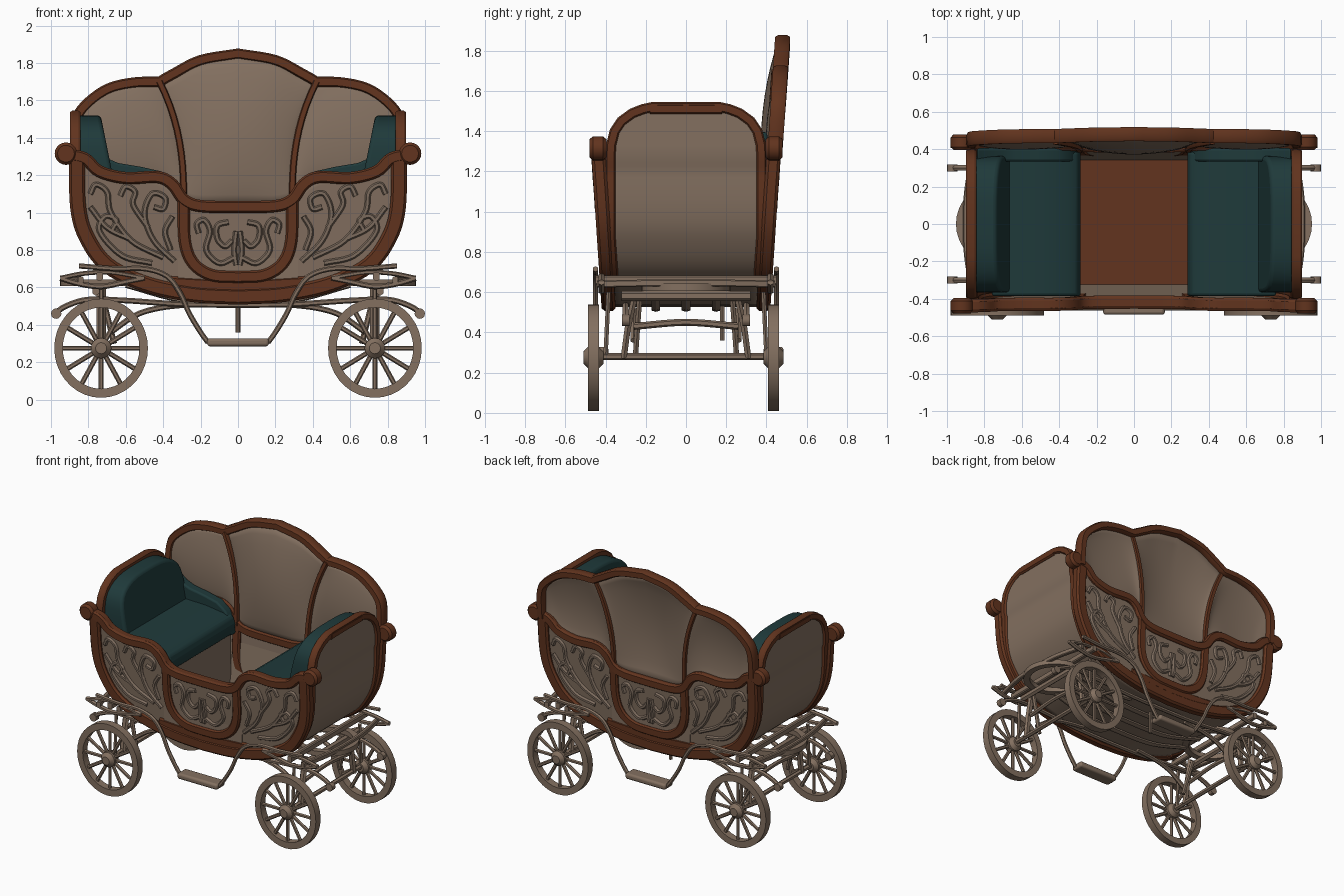
import bpy, bmesh
from math import sin, cos, pi
from mathutils import Vector

old = bpy.data.objects.get("Cube")
if old:
    bpy.data.objects.remove(old, do_unlink=True)


def material(name, rgb):
    m = bpy.data.materials.new(name)
    m.use_nodes = True
    m.diffuse_color = (*rgb, 1)
    m.node_tree.nodes["Principled BSDF"].inputs["Base Color"].default_value = (*rgb, 1)
    return m


BEIGE = material("beige_wood", (0.228, 0.162, 0.117))
CARVED = material("carved_wood", (0.208, 0.152, 0.113))
BROWN = material("red_brown_trim", (0.122, 0.034, 0.013))
TEAL = material("teal_upholstery", (0.0135, 0.042, 0.043))
made = []


def build(name, verts, faces, mat, thick=0, bevel=0):
    bm = bmesh.new()
    vs = [bm.verts.new(v) for v in verts]
    for f in faces:
        bm.faces.new([vs[i] for i in f])
    bmesh.ops.remove_doubles(bm, verts=bm.verts, dist=1e-5)
    bmesh.ops.recalc_face_normals(bm, faces=bm.faces)
    mesh = bpy.data.meshes.new(name)
    bm.to_mesh(mesh)
    bm.free()
    ob = bpy.data.objects.new(name, mesh)
    bpy.context.collection.objects.link(ob)
    mesh.materials.append(mat)
    if thick:
        mod = ob.modifiers.new("thickness", 'SOLIDIFY')
        mod.thickness, mod.offset = thick, 0
    if bevel:
        mod = ob.modifiers.new("soft_edge", 'BEVEL')
        mod.width, mod.segments = bevel, 3
    made.append(ob)


def grid(rows, wrap=False, caps=False):
    n, faces = len(rows[0]), []
    for i in range(len(rows) - 1):
        for j in range(n if wrap else n - 1):
            k = (j + 1) % n
            faces.append((i * n + j, i * n + k, i * n + n + k, i * n + n + j))
    if caps:
        last = (len(rows) - 1) * n
        faces += [tuple(range(n)), tuple(range(last, last + n))]
    return [p for r in rows for p in r], faces


def smooth(pts, steps=5):
    """Catmull-Rom curve through the points."""
    p = [Vector(q) for q in pts]
    p = [p[0] * 2 - p[1]] + p + [p[-1] * 2 - p[-2]]
    out = []
    for a, b, c, d in zip(p, p[1:], p[2:], p[3:]):
        for i in range(steps):
            t = i / steps
            out.append(0.5 * (2 * b + (c - a) * t + (2 * a - 5 * b + 4 * c - d) * t * t
                              + (3 * b - a - 3 * c + d) * t ** 3))
    return out + [p[-2]]


def resample(pts, n):
    p = [Vector(q) for q in pts]
    d = [0]
    for a, b in zip(p, p[1:]):
        d.append(d[-1] + (b - a).length)
    out, k = [], 0
    for i in range(n + 1):
        s = d[-1] * i / n
        while k < len(p) - 2 and d[k + 1] < s:
            k += 1
        out.append(p[k].lerp(p[k + 1], (s - d[k]) / (d[k + 1] - d[k])))
    return out


def sweep(name, paths, w, d, mat, square=False):
    """Bars of width w and depth d along 3D paths."""
    sect = [(cos(i * pi / 3), sin(i * pi / 3)) for i in range(6)]
    if square:
        sect = [(1, .6), (.7, 1), (-.7, 1), (-1, .6), (-1, -.6), (-.7, -1), (.7, -1), (1, -.6)]
    verts, faces = [], []
    for path in paths:
        p = [Vector(q) for q in path]
        span = p[-1] - p[0]
        ref = Vector((0, 1, 0)) if abs(span.y) < .6 * span.length else Vector((1, 0, 0))
        rows = []
        for i, q in enumerate(p):
            t = (p[min(i + 1, len(p) - 1)] - p[max(i - 1, 0)]).normalized()
            side = t.cross(ref).normalized()
            up = side.cross(t)
            rows.append([q + side * a * w / 2 + up * b * d / 2 for a, b in sect])
        v, f = grid(rows, True, True)
        faces += [tuple(i + len(verts) for i in g) for g in f]
        verts += v
    build(name, verts, faces, mat)


def prism(name, poly, place, mat, bevel=0):
    rows = [[place(p, q, e) for p, q in poly] for e in (0, 1)]
    build(name, *grid(rows, True, True), mat, bevel=bevel)


def box(name, lo, hi, mat, bevel=0):
    poly = [(lo[0], lo[1]), (hi[0], lo[1]), (hi[0], hi[1]), (lo[0], hi[1])]
    prism(name, poly, lambda x, y, e: (x, y, (lo[2], hi[2])[e]), mat, bevel)


def lathe(name, profile, centre, mat, axis='y', steps=32, squash=1):
    rows = []
    for i in range(steps + 1):
        c, s = cos(2 * pi * i / steps) * squash, sin(2 * pi * i / steps)
        rows.append([Vector(centre) + Vector((r * c, h, r * s) if axis == 'y' else (r * c, r * s, h))
                     for r, h in profile])
    build(name, *grid(rows, True), mat)


def mirrored(half):
    return [Vector((-p[0], p[1])) for p in reversed(half[1:])] + list(half)


def wall(z):
    return 0.395 + 0.07 * (z - 0.7)


def on_wall(pts, side, off=0):
    return [(p[0], side * (wall(p[1]) + off), p[1]) for p in pts]


def flip(pts):
    return [(-p[0], *p[1:]) for p in pts]


def loft(name, low, high, side, dish=0, power=1):
    """Wall panel between two outlines, dished inwards."""
    n, m = 32, 12
    rows = []
    for j in range(m + 1):
        v = j / m
        row = []
        for i, (a, b) in enumerate(zip(resample(low, n), resample(high, n))):
            x, z = a.x + (b.x - a.x) * v ** power, a.y + (b.y - a.y) * v
            row.append((x, side * (wall(z) - dish * (sin(pi * i / n) * sin(pi * v)) ** .7), z))
        rows.append(row)
    build(name, *grid(rows), BEIGE, thick=0.022)


# Side outlines of the body, half width
hull = smooth([(0, .54), (.25, .555), (.5, .61), (.7, .71), (.81, .86), (.855, 1.02), (.862, 1.28)])
belt = smooth([(0, 1.03), (.2, 1.035), (.29, 1.07), (.35, 1.15), (.43, 1.19), (.6, 1.185),
               (.74, 1.22), (.82, 1.29), (.92, 1.31)])
door = smooth([(0, .655), (.14, .665), (.24, .73), (.285, .85), (.29, 1.06)])
crown = smooth([(0, 1.85), (.2, 1.815), (.34, 1.745), (.42, 1.7)])
shoulder = smooth([(.42, 1.7), (.56, 1.695), (.7, 1.66), (.82, 1.57), (.865, 1.48), (.87, 1.29)])
divider = [(.29 + .13 * (i / 10) ** 2.5, 1.06 + .064 * i) for i in range(11)]

# Carved scrolls, half set
scrolls = [[(.34, .74), (.45, .85), (.5, .99), (.46, 1.1), (.39, 1.08), (.4, 1.02), (.45, 1.03)],
           [(.4, .76), (.57, .85), (.68, 1), (.7, 1.11), (.76, 1.15), (.79, 1.1)],
           [(.48, .92), (.56, 1.04), (.55, 1.11), (.6, 1.14), (.63, 1.09)],
           [(.46, .73), (.62, .77), (.74, .9), (.71, .98), (.65, .96), (.67, .91)],
           [(.58, .86), (.7, .92), (.79, 1.03)], [(.36, .8), (.39, .9), (.35, .98)],
           [(.02, .76), (.1, .73), (.17, .8), (.15, .9), (.18, .96), (.22, .94), (.21, .89)],
           [(.05, .95), (.11, .93), (.11, .86), (.07, .82), (.03, .85)], [(.01, .72), (.02, .8), (.01, .9)]]

# Side walls, trim and carving
for side, label in ((-1, "front"), (1, "back")):
    loft(label + "_lower_panel", mirrored(hull), mirrored([p for p in belt if p.x < .86]), side)
    sweep(label + "_belt_rail", [on_wall(mirrored(belt), side)], .065, .07, BROWN, True)
    rim = [(x, z + .01) for x, z in hull]
    sweep(label + "_hull_rail", [on_wall(mirrored(rim), side)], .085, .07, BROWN, True)
    sweep(label + "_door_frame", [on_wall(mirrored(door), side)], .065, .065, BROWN, True)
    sweep(label + "_sill", [on_wall([(-.36, .62), (0, .6), (.36, .62)], side)], .08, .05, BROWN, True)
    carving = [on_wall(smooth(s, 6), side, .012) for s in scrolls]
    sweep(label + "_carving", carving + [flip(c) for c in carving], .03, .035, CARVED)
    for sx in (-1, 1):
        lathe(label + "_scroll_knob", [(0, -.042), (.045, -.042), (.06, -.025), (.06, .025), (.045, .042), (0, .042)],
              (sx * .92, side * wall(1.31), 1.315), BROWN, steps=20)

# Tall back wall
loft("back_centre_panel", mirrored([p for p in belt if p.x < .3]), mirrored(crown), 1, .06, 2.5)
outer = [p for p in belt if .28 < p.x < .88]
top_edge = [p for p in shoulder if p.y > 1.45]
for sx in (-1, 1):
    loft("back_side_panel", [(sx * p.x, p.y) for p in outer], [(sx * p.x, p.y) for p in top_edge], 1, .035, 2)
    sweep("back_divider", [on_wall([(sx * x, z) for x, z in divider], 1, -.01)], .035, .06, BROWN, True)
sweep("back_crown_rail", [on_wall(mirrored(crown + shoulder[1:]), 1, .005)], .055, .075, BROWN, True)


# Curved tub: ends and bottom
def half_width(z):
    return min(wall(z) - .02, .388) * (1 - (max(z - 1.25, 0) / .28) ** 3) ** (1 / 3)


tub = mirrored([p for p in hull if p.y < 1.25] + [Vector((.87, z)) for z in (1.25, 1.33, 1.4, 1.45, 1.49, 1.51, 1.52)])
build("body_tub", *grid([[(x, half_width(z) * k / 8, z) for k in range(-8, 9)] for x, z in tub]), BEIGE, thick=.025)
for sx in (-1, 1):
    up = [(sx * p.x, -half_width(p.y) + .012, p.y) for p in tub if p.x > 0 and p.y > .66]
    sweep("end_trim", [up + [(x, -y, z) for x, y, z in reversed(up)]], .05, .055, BROWN, True)
    sweep("end_top_cap", [[(sx * .872, y, 1.512 - .06 * y * y) for y in (-.18, 0, .18)]], .05, .055, BROWN, True)

# Floor with sloping side liners
box("floor", (-.42, -.36, .585), (.42, .36, .61), BROWN)
for s, toe in ((-1, .32), (1, .34)):
    prism("floor_liner", [(toe, .6), (.41, .99), (.41, .6)], lambda y, z, e: ((e - .5) * .64, s * y, z), BEIGE)

# Seats
arch = smooth([(-.36, 1), (-.365, 1.28), (-.33, 1.43), (-.2, 1.505), (0, 1.52),
               (.2, 1.505), (.33, 1.43), (.365, 1.28), (.36, 1)], 3)
arm = [(.84, 1), (.84, 1.4), (.7, 1.29), (.64, 1.265), (.52, 1.245), (.41, 1.22), (.34, 1.17), (.3, 1.09), (.29, 1)]
cushion = [(.3, 1), (.283, 1.07), (.3, 1.125), (.35, 1.155), (.5, 1.175), (.76, 1.18), (.76, 1)]
base = [(.31, .6), (.48, .63), (.68, .73), (.79, .88), (.84, 1.02), (.31, 1.02)]
for sx in (-1, 1):
    prism("seat_base", base, lambda x, z, e: (sx * x, (e - .5) * .72, z), BEIGE)
    prism("seat_cushion", cushion, lambda x, z, e: (sx * x, (e - .5) * .77, z), TEAL, .015)
    prism("seat_back", arch, lambda y, z, e: (sx * (.856 if e else .64 + .2 * (z - 1.05)), y, z), TEAL, .02)
    prism("seat_arm", arm, lambda x, z, e: (sx * x, (.335, .405)[e], z), TEAL, .012)

# Wheels, slightly narrower than tall
for sx in (-1, 1):
    for y in (-.46, .435):
        c = Vector((sx * .732, y, .275))
        lathe("wheel_rim", [(.265, -.028), (.265, .028), (.217, .028), (.217, -.028)], c, BEIGE, steps=36, squash=.945)
        lathe("wheel_hub", [(0, -.05), (.03, -.05), (.055, -.025), (.055, .025), (.03, .05), (0, .05)],
              c, BEIGE, steps=16)
        dirs = [Vector((.945 * cos(a * pi / 6), 0, sin(a * pi / 6))) for a in range(12)]
        sweep("wheel_spokes", [[c + d * .04, c + d * .225] for d in dirs], .026, .024, BEIGE)

# Axles, turning rings and springs
for sx in (-1, 1):
    x = sx * .732
    sweep("axle", [[(x, -.45, .28), (x, .43, .28)]], .035, .035, BEIGE)
    sweep("axle_bar", [smooth([(x, -.26, .43), (x, 0, .45), (x, .26, .43)])], .035, .03, BEIGE)
    sweep("axle_posts", [[(x, s * .31, .27), (x, s * .29, .42), (x, s * .25, .6)] for s in (-1, 1)], .05, .035, BEIGE)
    sweep("outer_posts", [[(x, s * .4, .28), (x, s * .385, .6)] for s in (-1, 1)], .025, .025, BEIGE)
    sweep("inner_stays", [[(x - sx * .07, s * .25, .3), (x, s * .23, .58)] for s in (-1, 1)], .03, .03, BEIGE)
    sweep("cross_board", [[(sx * .74, -.45, .66), (sx * .74, .45, .66)]], .045, .035, BEIGE, True)
    sweep("bowed_rail", [smooth([(sx * .84, -.44, .64), (sx * .89, -.2, .645), (sx * .9, 0, .645),
                                 (sx * .89, .2, .645), (sx * .84, .44, .64)])], .035, .03, BEIGE, True)
    sweep("lower_cross_bar", [[(sx * .76, -.32, .58), (sx * .76, .32, .58)]], .05, .04, BEIGE)
    lathe("turning_ring", [(.22, -.018), (.22, .018), (.175, .018), (.175, -.018)], (x, 0, .625), BEIGE, 'z')
    for s in (-1, 1):
        leaf = [(.95, .65), (.85, .62), (.73, .605), (.6, .63), (.5, .65)]
        bow = [(.95, .65), (.82, .675), (.68, .68), (.5, .65)]
        perch = [(.985, .455), (.92, .5), (.8, .535), (.6, .53), (.3, .51), (0, .505)]
        brace = [(.68, .36), (.55, .45), (.42, .49), (.25, .51)]
        for label, path, y, w in (("spring_leaf", leaf, .42, .03), ("spring_bow", bow, .42, .025),
                                  ("perch_pole", perch, .3, .03), ("diagonal_brace", brace, .26, .03)):
            sweep(label, [smooth([(sx * a, s * y, z) for a, z in path])], w, .035, BEIGE)
        lathe("perch_knob", [(0, -.018), (.028, -.018), (.028, .018), (0, .018)], (sx * .972, s * .3, .46), BEIGE, steps=12)
sweep("underside_slats", [smooth([(-.6, y, .61), (-.3, y, .53), (0, y, .515), (.3, y, .53), (.6, y, .61)])
                          for y in (-.15, 0, .15)], .025, .05, BEIGE)
sweep("underside_rod", [[(0, .18, .36), (0, .18, .55)]], .025, .025, BEIGE)

# Steps hung on curved straps
strap = smooth([(.16, .305), (.2, .36), (.26, .46), (.31, .57), (.38, .66), (.5, .7), (.66, .7), (.85, .715)])
for s in (-1, 1):
    hung = [(x, s * .45, z) for x, z in strap]
    sweep("step_straps", [hung, flip(hung)], .028, .03, BEIGE)
    y = s * .435
    box("step_board", (-.165, y - .05, .285), (.165, y + .05, .328), BEIGE, .015)

# Smooth shading with crisp corners
bpy.ops.object.select_all(action='DESELECT')
for ob in made:
    ob.select_set(True)
bpy.context.view_layer.objects.active = made[0]
bpy.ops.object.shade_smooth_by_angle()
